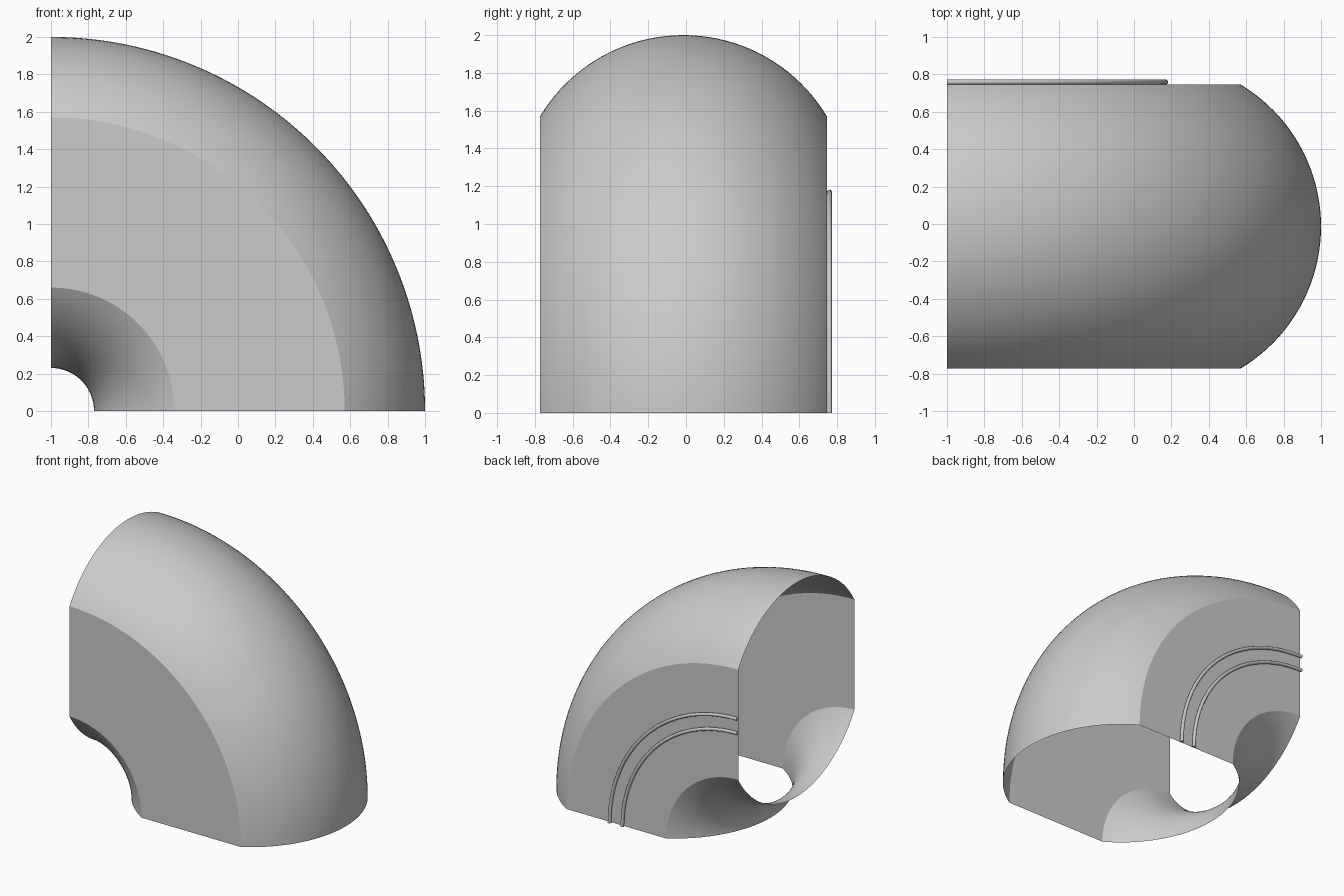
import bpy, bmesh, math
from mathutils import Vector

if "Cube" in bpy.data.objects:
    bpy.data.objects.remove(bpy.data.objects["Cube"], do_unlink=True)

BEND_AXIS = Vector((-1, 0, 0))   # the bend turns about a line along y
MID_RADIUS = 1.115               # bend radius of the duct centreline
DUCT_RADIUS = 0.885
HALF_WIDTH = 0.759               # half distance between the flat sides
CENTRE_Y = -0.0135
ROD = 0.0135                     # rail rod radius

grey = bpy.data.materials.new("plain_grey")
grey.use_nodes = True
colour = (0.6, 0.6, 0.6, 1)
grey.diffuse_color = colour
grey.node_tree.nodes["Principled BSDF"].inputs["Base Color"].default_value = colour


def sweep(name, profile, steps, caps=False):
    """Turn a closed (y, radius) profile a quarter circle about the bend axis."""
    bm = bmesh.new()
    verts = [bm.verts.new(BEND_AXIS + Vector((0, y, r))) for y, r in profile]
    edges = [bm.edges.new((verts[i - 1], verts[i])) for i in range(len(verts))]
    bmesh.ops.spin(bm, geom=verts + edges, cent=BEND_AXIS, axis=(0, 1, 0),
                   angle=math.pi / 2, steps=steps)
    if caps:
        bmesh.ops.holes_fill(bm, edges=[e for e in bm.edges if e.is_boundary], sides=0)
    bmesh.ops.recalc_face_normals(bm, faces=bm.faces)
    mesh = bpy.data.meshes.new(name)
    bm.to_mesh(mesh)
    bm.free()
    mesh.materials.append(grey)
    obj = bpy.data.objects.new(name, mesh)
    bpy.context.collection.objects.link(obj)
    bpy.ops.object.select_all(action="DESELECT")
    obj.select_set(True)
    bpy.context.view_layer.objects.active = obj
    bpy.ops.object.shade_smooth_by_angle(angle=math.radians(20))
    return obj


def arc(cy, cr, radius, start, end, count):
    angles = [start + (end - start) * i / count for i in range(count + 1)]
    return [(cy + radius * math.sin(a), cr + radius * math.cos(a)) for a in angles]


# Open duct elbow: round outer and inner walls joined by flat sides
half = math.asin(HALF_WIDTH / DUCT_RADIUS)
outer = arc(CENTRE_Y, MID_RADIUS, DUCT_RADIUS, -half, half, 40)
inner = arc(CENTRE_Y, MID_RADIUS, DUCT_RADIUS, math.pi - half, math.pi + half, 40)
sweep("duct_elbow", outer + inner, 96)

# Two thin rails on the back side
back = CENTRE_Y + HALF_WIDTH
for name, radius in (("outer_rail", 1.168), ("inner_rail", 1.05)):
    ring = arc(back + ROD, radius, ROD, 0, math.tau, 16)[:-1]
    sweep(name, ring, 96, caps=True)
